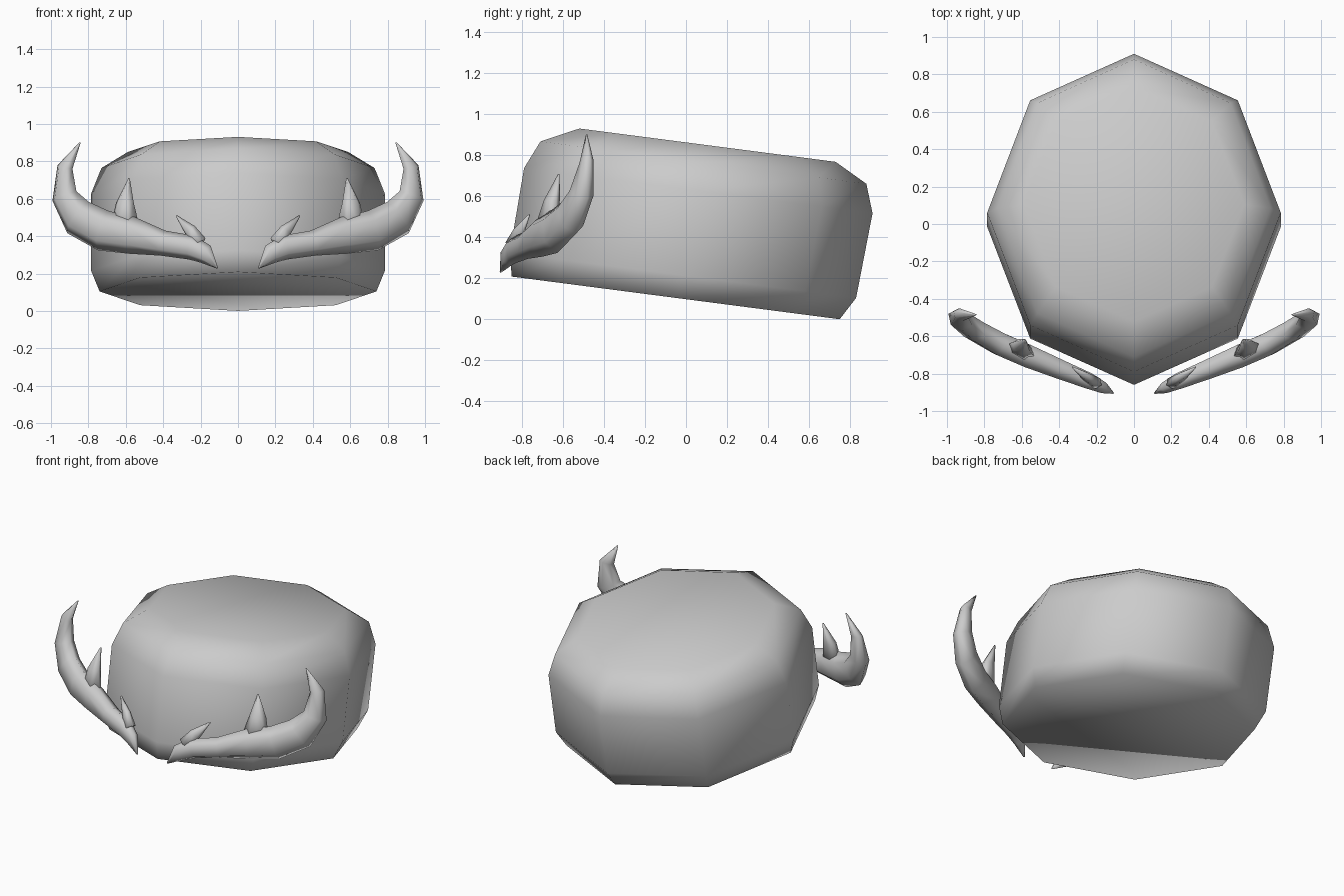
import bpy, bmesh
from math import sin, cos, pi
from mathutils import Vector

if "Cube" in bpy.data.objects:
    bpy.data.objects.remove(bpy.data.objects["Cube"])


def loft(bm, rings):
    """Skin a list of equal-length point rings and cap both ends."""
    loops = [[bm.verts.new(p) for p in ring] for ring in rings]
    n = len(loops[0])
    for a, b in zip(loops, loops[1:]):
        for i in range(n):
            j = (i + 1) % n
            bm.faces.new((a[i], a[j], b[j], b[i]))
    bm.faces.new(loops[0][::-1])
    bm.faces.new(loops[-1])


def finish(bm, name):
    bmesh.ops.recalc_face_normals(bm, faces=bm.faces)
    for f in bm.faces:
        f.smooth = True
    mesh = bpy.data.meshes.new(name)
    bm.to_mesh(mesh)
    bm.free()
    obj = bpy.data.objects.new(name, mesh)
    bpy.context.collection.objects.link(obj)
    return obj


# Hat body: tilted eight-sided rings (centre y, centre z, half width, half depth)
SLOPE = -0.13
levels = [
    (-0.050, 0.105, 0.74, 0.80),
    (-0.015, 0.215, 0.785, 0.845),
    (0.060, 0.628, 0.785, 0.85),
    (0.085, 0.765, 0.73, 0.795),
    (0.105, 0.850, 0.59, 0.625),
]
bm = bmesh.new()
rings = []
for yc, zc, w, h in levels:
    ring = []
    for i in range(8):
        a = i * pi / 4
        dy = h * sin(a)
        ring.append((w * cos(a), yc + dy, zc + SLOPE * dy))
    rings.append(ring)
loft(bm, rings)
finish(bm, "hat_body")

# Antler: six-sided tapered tubes, stations are (x, y, z, radius, depth radius)
DEPTH = Vector((0.42, -0.907, 0))


def horn(bm, stations):
    pts = [Vector(s[:3]) for s in stations]
    rings = []
    for k, s in enumerate(stations):
        t = pts[min(k + 1, len(pts) - 1)] - pts[max(k - 1, 0)]
        side = t.cross(DEPTH).normalized()
        rings.append([pts[k] + side * s[3] * cos(i * pi / 3)
                      + DEPTH * s[4] * sin(i * pi / 3) for i in range(6)])
    loft(bm, rings)


bm = bmesh.new()
# main beam
horn(bm, [
    (0.110, -0.905, 0.230, 0.004, 0.004),
    (0.175, -0.870, 0.305, 0.055, 0.035),
    (0.250, -0.835, 0.340, 0.066, 0.050),
    (0.400, -0.775, 0.363, 0.068, 0.060),
    (0.570, -0.705, 0.405, 0.100, 0.070),
    (0.720, -0.640, 0.430, 0.110, 0.070),
    (0.855, -0.565, 0.500, 0.105, 0.065),
    (0.928, -0.510, 0.615, 0.075, 0.055),
    (0.925, -0.485, 0.770, 0.045, 0.032),
    (0.845, -0.485, 0.900, 0.004, 0.004),
])
# inner prong
horn(bm, [
    (0.210, -0.845, 0.360, 0.050, 0.035),
    (0.255, -0.815, 0.430, 0.036, 0.025),
    (0.330, -0.765, 0.510, 0.004, 0.004),
])
# middle prong
horn(bm, [
    (0.605, -0.685, 0.430, 0.090, 0.050),
    (0.605, -0.655, 0.580, 0.052, 0.036),
    (0.582, -0.620, 0.710, 0.004, 0.004),
])
antlers = finish(bm, "antlers")
antlers.modifiers.new("mirror", "MIRROR").use_axis[0] = True
